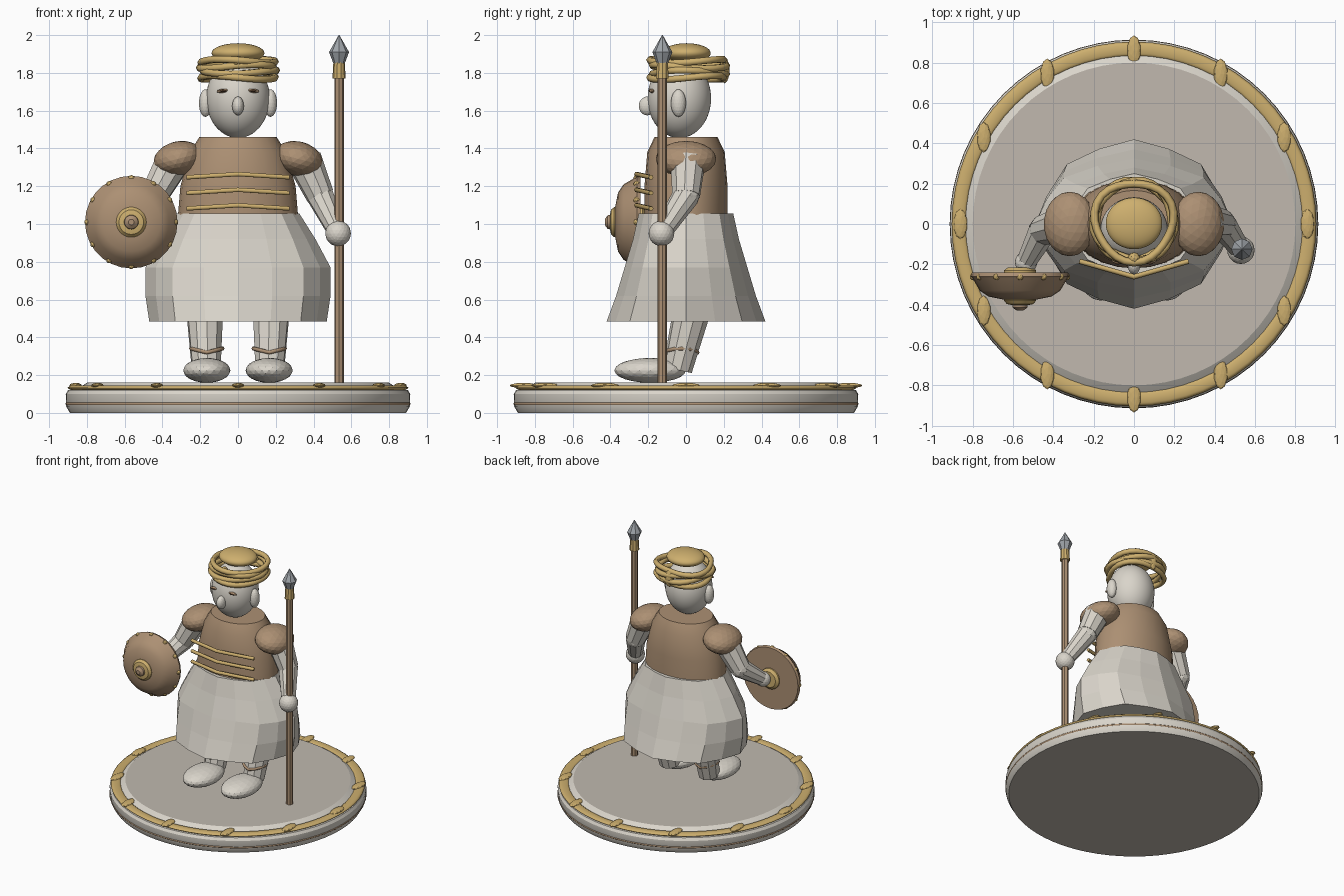
import bpy, bmesh, math
from mathutils import Vector, Matrix

if "Cube" in bpy.data.objects:
    bpy.data.objects.remove(bpy.data.objects["Cube"])

def mat(name, r, g, b):
    m = bpy.data.materials.new(name)
    m.diffuse_color = [c ** 2.2 for c in (r, g, b)] + [1]
    m.use_nodes = True
    m.node_tree.nodes["Principled BSDF"].inputs["Base Color"].default_value = m.diffuse_color
    return m

WHITE = mat("off_white", 0.85, 0.83, 0.79)
STONE = mat("stone", 0.75, 0.72, 0.68)
BROWN = mat("leather_brown", 0.67, 0.56, 0.45)
GOLD = mat("gold", 0.80, 0.68, 0.43)
STEEL = mat("steel", 0.62, 0.64, 0.66)
DARK = mat("dark_brown", 0.36, 0.27, 0.2)

def finish(name, bm, material, smooth=False):
    bmesh.ops.recalc_face_normals(bm, faces=bm.faces[:])
    me = bpy.data.meshes.new(name)
    bm.to_mesh(me)
    bm.free()
    me.materials.append(material)
    ob = bpy.data.objects.new(name, me)
    bpy.context.collection.objects.link(ob)
    if smooth:
        bpy.ops.object.select_all(action='DESELECT')
        ob.select_set(True)
        bpy.context.view_layer.objects.active = ob
        bpy.ops.object.shade_smooth_by_angle(angle=math.radians(30))
    return ob

def loft(name, rings, n, material, smooth=False, ripple=0.0):
    """Stack of capped elliptical rings (rx, ry, z) or (rx, ry, z, y centre)."""
    bm = bmesh.new()
    loops = []
    for ring in rings:
        rx, ry, z = ring[:3]
        cy = ring[3] if len(ring) > 3 else 0
        loop = []
        for i in range(n):
            a = math.tau * i / n
            k = 1 - ripple * (i % 2)
            loop.append(bm.verts.new((rx * k * math.cos(a), cy + ry * k * math.sin(a), z)))
        loops.append(loop)
    for p, q in zip(loops, loops[1:]):
        for i in range(n):
            j = (i + 1) % n
            bm.faces.new((p[i], p[j], q[j], q[i]))
    bm.faces.new(loops[0][::-1])
    bm.faces.new(loops[-1])
    return finish(name, bm, material, smooth)

def ball(name, loc, size, material, sub=3, rot_y=0.0, smooth=False):
    bm = bmesh.new()
    bmesh.ops.create_icosphere(bm, subdivisions=sub, radius=1)
    m = Matrix.Translation(loc) @ Matrix.Rotation(rot_y, 4, 'Y') @ Matrix.Diagonal((*size, 1))
    bmesh.ops.transform(bm, matrix=m, verts=bm.verts[:])
    return finish(name, bm, material, smooth)

def limb(name, a, b, r1, r2, material, n=10):
    a, b = Vector(a), Vector(b)
    d = b - a
    bm = bmesh.new()
    bmesh.ops.create_cone(bm, cap_ends=True, segments=n, radius1=r1, radius2=r2, depth=d.length)
    m = Matrix.Translation((a + b) / 2) @ d.to_track_quat('Z', 'Y').to_matrix().to_4x4()
    bmesh.ops.transform(bm, matrix=m, verts=bm.verts[:])
    return finish(name, bm, material)

def tube(name, pts, r, material, closed=False):
    cu = bpy.data.curves.new(name, 'CURVE')
    cu.dimensions = '3D'
    cu.bevel_depth = r
    cu.bevel_resolution = 1
    cu.use_fill_caps = True
    s = cu.splines.new('POLY')
    s.points.add(len(pts) - 1)
    for p, c in zip(s.points, pts):
        p.co = (*c, 1)
    s.use_cyclic_u = closed
    cu.materials.append(material)
    ob = bpy.data.objects.new(name, cu)
    bpy.context.collection.objects.link(ob)
    return ob

def circle(r, z, n=64, ry=None, cy=0.0):
    return [(r * math.cos(math.tau * i / n), cy + (ry or r) * math.sin(math.tau * i / n), z) for i in range(n)]

# Round base with light sides and a stone top
base = loft("base", [(r, r, z) for r, z in ((0.89, 0), (0.91, 0.035), (0.912, 0.10), (0.90, 0.12),
            (0.85, 0.125), (0.83, 0.14), (0.80, 0.16))], 64, WHITE, True)
base.data.materials.append(STONE)
for f in base.data.polygons:
    if abs(f.normal.z) > 0.95 and len(f.vertices) > 4:
        f.material_index = 1
tube("base_brown_band", circle(0.905, 0.048), 0.009, BROWN, True)
rim = tube("base_gold_rim", circle(0.867, 0), 0.037, GOLD, True)
rim.scale.z = 0.38
rim.location.z = 0.133
for i in range(12):
    a = math.tau * i / 12
    ball("base_stud", (0.86 * math.cos(a), 0.86 * math.sin(a), 0.145), (0.034, 0.075, 0.014), GOLD, 2)

# Legs, feet and anklets
for s in (-1, 1):
    ball("foot", (0.165 * s, -0.19, 0.225), (0.125, 0.19, 0.066), WHITE)
    limb("leg", (0.168 * s, -0.045, 0.23), (0.178 * s, 0.05, 0.62), 0.078, 0.105, WHITE)
    tube("anklet", [(x + 0.165 * s, y, z + 0.02 * abs(x) / 0.08) for x, y, z in
                    circle(0.083, 0.32, 12, cy=-0.022)], 0.011, BROWN, True)

# Pleated skirt and tunic
loft("skirt", [(0.47, 0.42, 0.485), (0.49, 0.37, 0.62), (0.49, 0.325, 0.77),
               (0.41, 0.28, 0.92), (0.325, 0.25, 1.055)], 16, WHITE, ripple=0.04)
loft("tunic", [(0.32, 0.22, 1.02), (0.305, 0.22, 1.2), (0.255, 0.205, 1.38), (0.205, 0.167, 1.46)],
     24, BROWN, True)

# Gold chest bars, bent at the centre
for z in (1.25, 1.167, 1.085):
    tube("chest_bar", [(-0.27, -0.185, z - 0.003), (0, -0.262, z + 0.014), (0.27, -0.185, z - 0.003)], 0.013, GOLD)

# Shoulder pads and arms
for s in (-1, 1):
    ball("shoulder_pad", (0.318 * s, 0.0, 1.345), (0.132, 0.16, 0.092), BROWN, 3, 0.25 * s)
arms = [("spear", (0.35, 0.01, 1.34), (0.435, 0.0, 1.15), (0.53, -0.13, 0.95)),
        ("shield", (-0.34, 0.0, 1.34), (-0.45, -0.03, 1.14), (-0.535, -0.19, 1.015))]
for side, shoulder, elbow, hand in arms:
    limb(side + "_upper_arm", shoulder, elbow, 0.095, 0.075, WHITE)
    ball(side + "_elbow", elbow, (0.073,) * 3, WHITE, 2)
    limb(side + "_forearm", elbow, hand, 0.073, 0.05, WHITE)
    ball(side + "_hand", hand, (0.068,) * 3 if side == "spear" else (0.055,) * 3, WHITE, 3)

# Spear
def at_spear(ob):
    ob.location = (0.535, -0.125, 0)
at_spear(loft("spear_shaft", [(0.025, 0.025, 0.16), (0.025, 0.025, 1.79)], 8, BROWN))
at_spear(loft("spear_collar", [(0.035, 0.035, 1.77), (0.03, 0.03, 1.86)], 10, GOLD))
at_spear(loft("spear_tip", [(0.03, 0.03, 1.85), (0.053, 0.053, 1.91), (0.002, 0.002, 2.0)], 8, STEEL))

# Shield: turned profiles facing forward
C = Vector((-0.565, -0.24, 1.01))
def shield_part(name, profile, material):
    ob = loft(name, [(r, r, z) for r, z in profile], 28, material, True)
    ob.rotation_euler.x = math.pi / 2
    ob.location = C
shield_part("shield_body", ((0.238, 0), (0.245, 0.02), (0.235, 0.03), (0.20, 0.09), (0.155, 0.12), (0.08, 0.135)), BROWN)
shield_part("shield_boss", ((0.08, 0.11), (0.08, 0.14), (0.065, 0.157), (0.04, 0.162)), GOLD)
shield_part("shield_boss_tip", ((0.04, 0.15), (0.036, 0.175), (0.015, 0.19)), BROWN)
shield_part("shield_back_plate", ((0.06, -0.025), (0.08, -0.01), (0.08, 0.01)), GOLD)
for i in range(12):
    a = math.tau * i / 12
    ball("shield_stud", C + Vector((0.232 * math.cos(a), -0.022, 0.232 * math.sin(a))), (0.017,) * 3, GOLD, 2)

# Head and face
ball("head", (0, -0.035, 1.665), (0.168, 0.168, 0.21), WHITE, 4, smooth=True)
ball("nose", (0, -0.205, 1.625), (0.031, 0.045, 0.05), WHITE)
for s in (-1, 1):
    ball("ear", (0.172 * s, -0.04, 1.64), (0.035, 0.04, 0.073), WHITE)
    ball("eyelid", (0.08 * s, -0.181, 1.705), (0.034, 0.014, 0.011), BROWN, 2, 0.1 * s)
    ball("pupil", (0.08 * s, -0.188, 1.705), (0.018, 0.013, 0.007), DARK, 2)

# Twisted headband strands
for k in range(4):
    pts = []
    for i in range(28):
        a = math.tau * i / 28
        r = 0.195 + 0.01 * math.sin(3 * a + 2.1 * k)
        pts.append((r * math.cos(a), 0.014 + r * math.sin(a),
                    1.775 + 0.029 * k + 0.01 * math.sin(2 * a + 1.9 * k)))
    tube("headband_strand", pts, 0.02, GOLD, True)
ball("headband_knot", (0, 0.205, 1.815), (0.035, 0.026, 0.07), GOLD, 2)

# Cap crown and front bead
ball("cap_crown", (0, 0.003, 1.905), (0.14, 0.128, 0.052), GOLD, 4, smooth=True)
ball("cap_bead", (0, -0.17, 1.86), (0.03, 0.03, 0.03), GOLD, 2)
